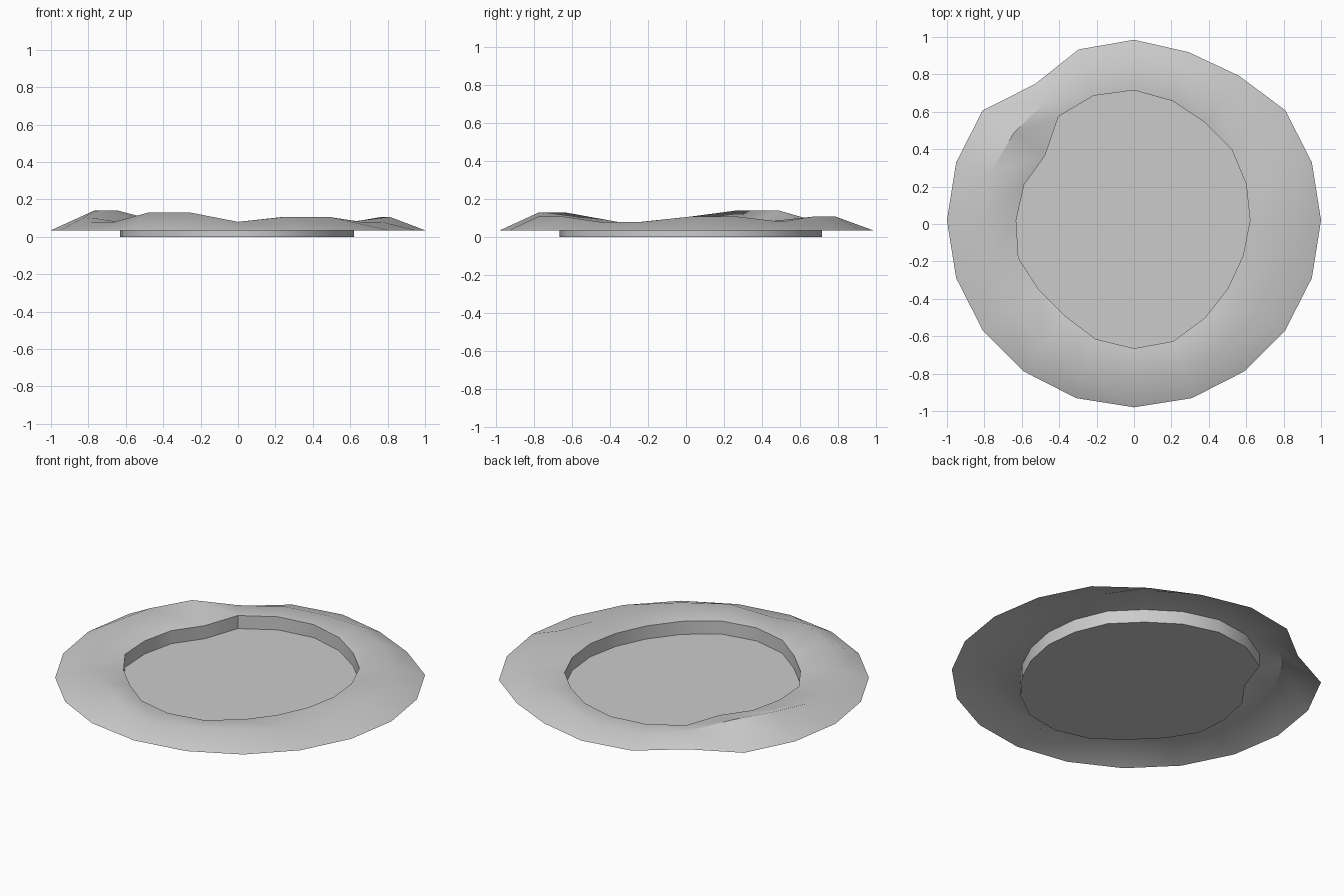
import bpy, bmesh, math

cube = bpy.data.objects.get("Cube")
if cube:
    bpy.data.objects.remove(cube, do_unlink=True)

# Stone colour
stone = bpy.data.materials.new("grey_stone")
stone.use_nodes = True
grey = (0.6, 0.6, 0.6, 1)
stone.diffuse_color = grey
bsdf = stone.node_tree.nodes["Principled BSDF"]
bsdf.inputs["Base Color"].default_value = grey
bsdf.inputs["Roughness"].default_value = 0.9

SIDES = 20
CENTRE_Y = 0.02
SKIRT_Z, LIP_Z = 0.035, 0.078

# Radii run clockwise from the back; the outer edge is round but for a notch
outer_radii = [1.0] * SIDES
for index, radius in {0: .965, 1: .945, 2: .955, 18: .9, 19: .96}.items():
    outer_radii[index] = radius
inner_radii = [.695, .67, .645, .645, .63, .62, .613, .62, .645, .68,
               .685, .667, .63, .63, .65, .63, .617, .588, .686, .7]
LOW, MID, HIGH, TOP = .08, .107, .13, .14
crest_heights = [LOW, MID, MID, LOW, MID, MID, LOW, LOW, MID, MID,
                 LOW, HIGH, HIGH, LOW, LOW, MID, TOP, TOP, .09, LOW]
crest_radii = [(a + b) / 2 for a, b in zip(outer_radii, inner_radii)]


def ring(bm, radii, heights):
    verts = []
    for i, (r, z) in enumerate(zip(radii, heights)):
        a = math.tau * i / SIDES
        verts.append(bm.verts.new((r * math.sin(a), CENTRE_Y + r * math.cos(a), z)))
    return verts


def bridge(bm, outside, inside):
    for i in range(SIDES):
        j = (i + 1) % SIDES
        bm.faces.new((outside[i], outside[j], inside[j], inside[i]))


# Crater shell: outer skirt, uneven crest, lip, steep wall and flat floor
bm = bmesh.new()
rings = [ring(bm, outer_radii, [SKIRT_Z] * SIDES),
         ring(bm, crest_radii, crest_heights),
         ring(bm, inner_radii, [LIP_Z] * SIDES),
         ring(bm, inner_radii, [0] * SIDES)]
for outside, inside in zip(rings, rings[1:]):
    bridge(bm, outside, inside)
floor = bm.faces.new(rings[-1])
bm.normal_update()
if floor.normal.z < 0:
    floor.normal_flip()
bmesh.ops.recalc_face_normals(bm, faces=bm.faces[:])
bm.normal_update()
if floor.normal.z < 0:
    bmesh.ops.reverse_faces(bm, faces=bm.faces[:])

mesh = bpy.data.meshes.new("crater")
bm.to_mesh(mesh)
bm.free()
mesh.materials.append(stone)
crater = bpy.data.objects.new("crater", mesh)
bpy.context.collection.objects.link(crater)

# Soft slopes with a crisp lip and floor edge
bpy.ops.object.select_all(action="DESELECT")
crater.select_set(True)
bpy.context.view_layer.objects.active = crater
bpy.ops.object.shade_smooth_by_angle(angle=math.radians(40))
